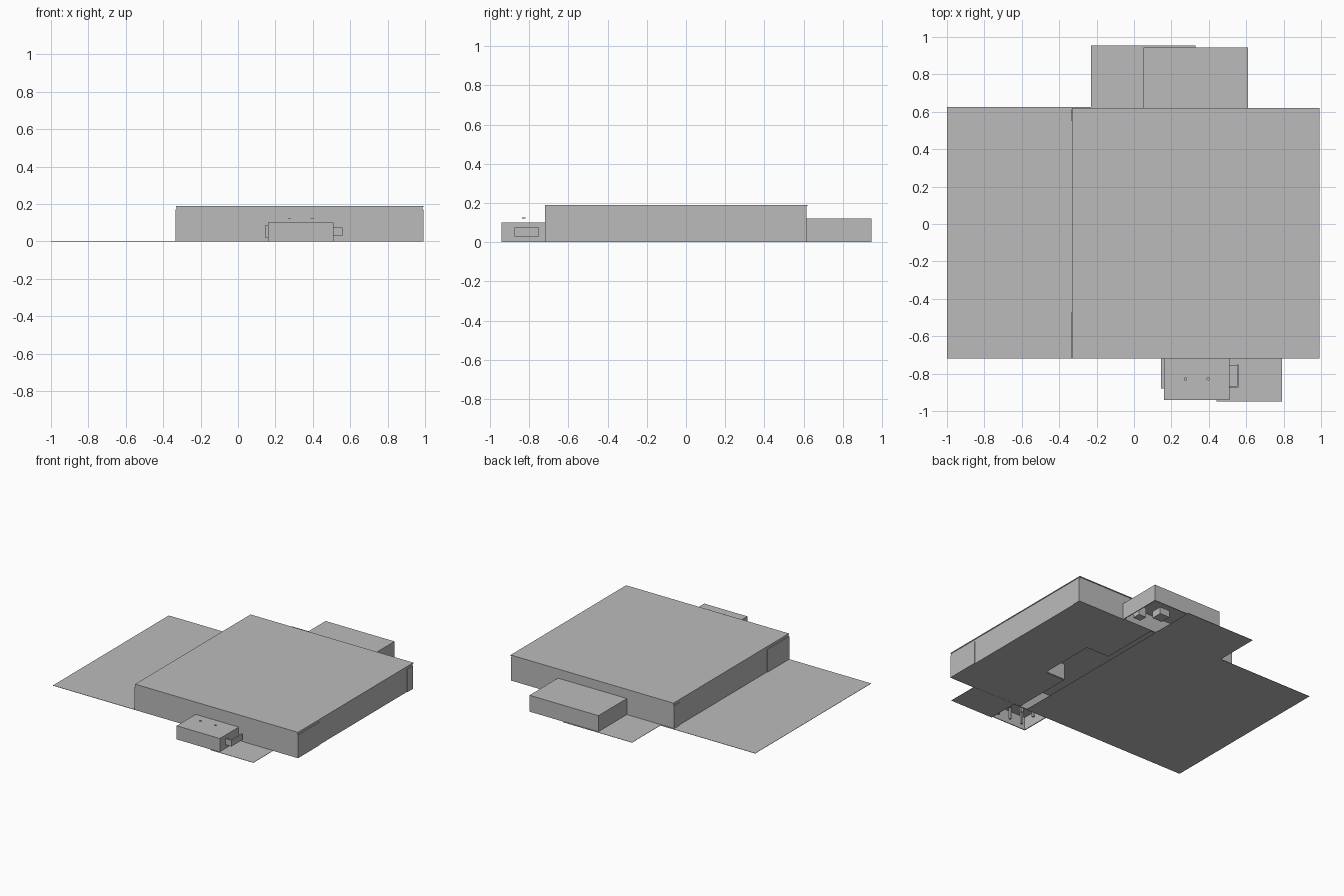
import bpy
import bmesh

cube = bpy.data.objects.get("Cube")
if cube:
    bpy.data.objects.remove(cube, do_unlink=True)

grey = bpy.data.materials.new("plain grey")
grey.use_nodes = True
colour = (0.5, 0.5, 0.5, 1)
grey.diffuse_color = colour
grey.node_tree.nodes["Principled BSDF"].inputs["Base Color"].default_value = colour


def finish(name, bm):
    bmesh.ops.recalc_face_normals(bm, faces=bm.faces)
    mesh = bpy.data.meshes.new(name)
    bm.to_mesh(mesh)
    bm.free()
    mesh.materials.append(grey)
    obj = bpy.data.objects.new(name, mesh)
    bpy.context.scene.collection.objects.link(obj)
    return obj


def prism(name, outline, z0, z1):
    """Extrude a flat outline upward."""
    bm = bmesh.new()
    face = bm.faces.new([bm.verts.new((x, y, z0)) for x, y in outline])
    top = bmesh.ops.extrude_face_region(bm, geom=[face])["geom"]
    bmesh.ops.translate(bm, vec=(0, 0, z1 - z0),
                        verts=[v for v in top if isinstance(v, bmesh.types.BMVert)])
    return finish(name, bm)


def box(name, x0, x1, y0, y1, z0, z1):
    return prism(name, [(x0, y0), (x1, y0), (x1, y1), (x0, y1)], z0, z1)


def room(name, x0, x1, y0, y1, z1, t=0.006):
    """Four thin walls and a roof, open underneath."""
    box(name + "_roof", x0, x1, y0, y1, z1 - t, z1)
    top = z1 - t
    box(name + "_front_wall", x0, x1, y0, y0 + t, 0, top)
    box(name + "_back_wall", x0, x1, y1 - t, y1, 0, top)
    box(name + "_left_wall", x1 - t, x1, y0 + t, y1 - t, 0, top)
    box(name + "_right_wall", x0, x0 + t, y0 + t, y1 - t, 0, top)


# Main hall, with raised corner panels on both sides
room("hall", -0.33, 0.987, -0.72, 0.615, 0.184)
box("hall_roof_cover", -0.332, 0.991, -0.72, 0.62, 0.184, 0.19)
for side, x in (("left", 0.987), ("right", -0.335)):
    box(side + "_front_panel", x, x + 0.005, -0.72, -0.47, 0, 0.17)
    box(side + "_back_panel", x, x + 0.005, 0.55, 0.615, 0, 0.17)

# Annexes
room("back_annex", 0.05, 0.61, 0.615, 0.945, 0.12)
room("front_annex", 0.16, 0.51, -0.94, -0.715, 0.1)

# Ground sheets, shifted to one side of the rooms
box("hall_ground", -1, 0.33, -0.72, 0.625, 0, 0.002)
box("back_ground", -0.23, 0.33, 0.625, 0.955, 0, 0.002)
box("front_ground", 0.44, 0.79, -0.95, -0.72, 0, 0.002)

# Hall floor with a stepped edge, and partitions along that edge
edge = [(0.39, -0.714), (0.39, -0.26), (0.55, -0.26), (0.55, 0.17),
        (0.365, 0.17), (0.365, 0.61)]
prism("hall_floor", edge + [(0.98, 0.61), (0.98, -0.714)], 0.001, 0.004)
for (ax, ay), (bx, by) in zip(edge, edge[1:]):
    box("partition", min(ax, bx), max(ax, bx) + 0.006,
        min(ay, by), max(ay, by) + 0.006, 0.004, 0.12)

# Fittings inside the annexes
box("back_bench", 0.38, 0.46, 0.74, 0.82, 0.01, 0.06)
box("back_cabinet", 0.5, 0.56, 0.66, 0.72, 0.01, 0.08)
for x in (0.22, 0.32, 0.42):
    for y in (-0.9, -0.78):
        box("front_post", x, x + 0.015, y, y + 0.015, 0.005, 0.09)

# Hatch and duct on the sides of the front annex
box("side_hatch", 0.145, 0.16, -0.88, -0.72, 0.02, 0.085)
box("duct", 0.51, 0.55, -0.875, -0.865, 0.03, 0.075)
box("duct_base", 0.51, 0.55, -0.865, -0.755, 0.03, 0.036)
box("duct_flange", 0.55, 0.56, -0.875, -0.75, 0.03, 0.075)

# Small roof caps
for x in (0.275, 0.397):
    bm = bmesh.new()
    bmesh.ops.create_cone(bm, cap_ends=True, segments=12, radius1=0.009,
                          radius2=0.009, depth=0.004)
    bmesh.ops.translate(bm, vec=(x, -0.828, 0.124), verts=bm.verts)
    finish("roof_cap", bm)
